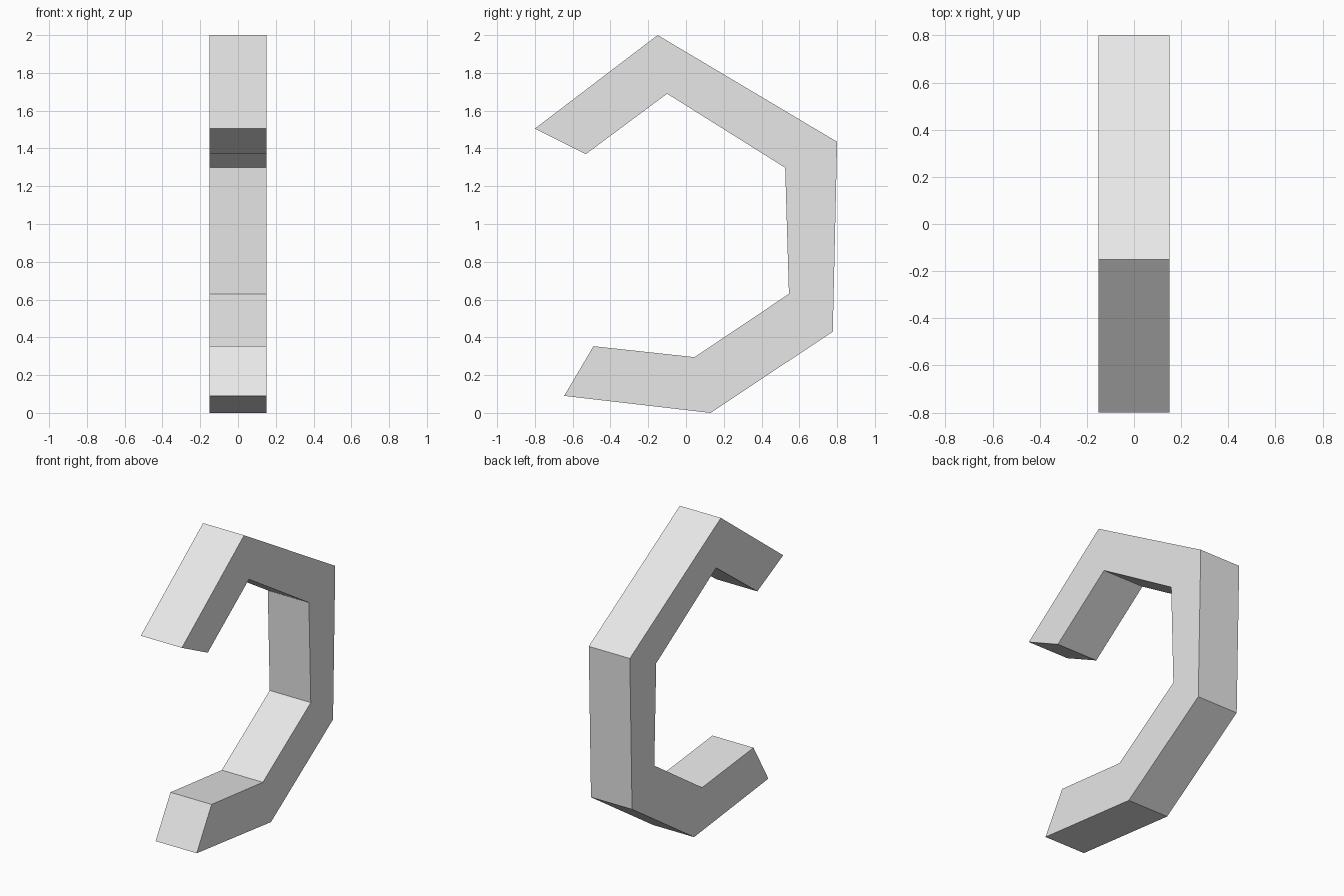
import bpy
import bmesh

# Remove the default object
cube = bpy.data.objects.get("Cube")
if cube:
    bpy.data.objects.remove(cube, do_unlink=True)

# Single plain grey material
grey = bpy.data.materials.new("light_grey")
grey.use_nodes = True
colour = (0.8, 0.8, 0.8, 1.0)
grey.diffuse_color = colour
grey.node_tree.nodes["Principled BSDF"].inputs["Base Color"].default_value = colour

# Side outline of the hook as (y, z): outer edge down the back, inner edge back up
OUTER = [(-0.80, 1.505), (-0.15, 2.0), (0.80, 1.435),
         (0.777, 0.43), (0.13, 0.0), (-0.645, 0.09)]
INNER = [(-0.49, 0.353), (0.045, 0.295), (0.545, 0.63),
         (0.525, 1.298), (-0.10, 1.69), (-0.53, 1.37)]
HALF_WIDTH = 0.15


def extrude_profile(name, outline, half_width, material):
    """Sweep a closed side outline across x into a solid, flat-shaded bar."""
    bm = bmesh.new()
    face = bm.faces.new([bm.verts.new((-half_width, y, z)) for y, z in outline])
    result = bmesh.ops.extrude_face_region(bm, geom=[face])
    moved = [v for v in result["geom"] if isinstance(v, bmesh.types.BMVert)]
    bmesh.ops.translate(bm, verts=moved, vec=(2 * half_width, 0, 0))
    bmesh.ops.recalc_face_normals(bm, faces=bm.faces)
    mesh = bpy.data.meshes.new(name)
    bm.to_mesh(mesh)
    bm.free()
    mesh.materials.append(material)
    obj = bpy.data.objects.new(name, mesh)
    bpy.context.collection.objects.link(obj)
    return obj


# Angular open hook
extrude_profile("hook_bar", OUTER + INNER, HALF_WIDTH, grey)
